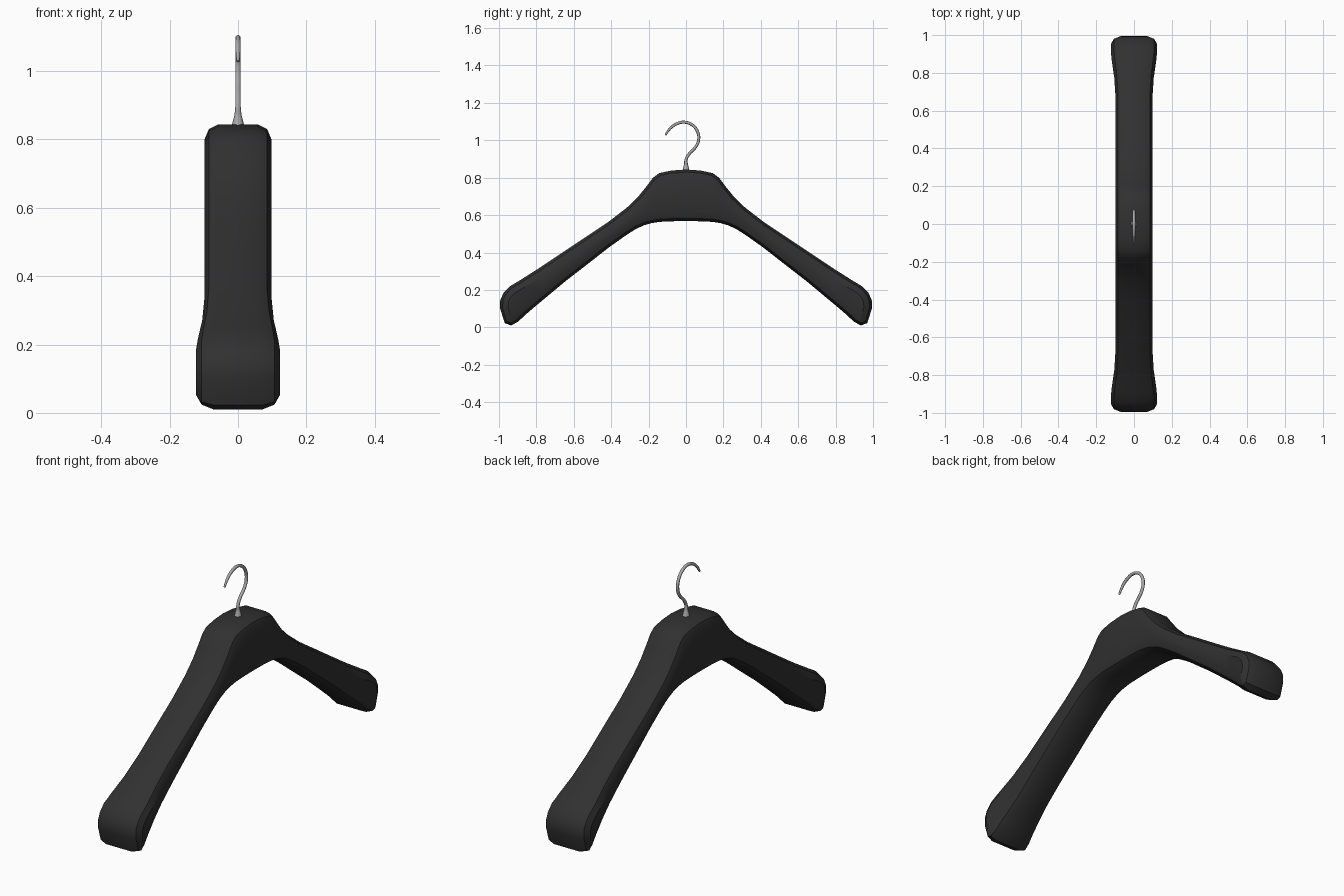
import bpy, bmesh
from mathutils import Vector

if "Cube" in bpy.data.objects:
    bpy.data.objects.remove(bpy.data.objects["Cube"])


def material(name, rgb):
    m = bpy.data.materials.new(name)
    m.diffuse_color = (*rgb, 1)
    m.use_nodes = True
    m.node_tree.nodes["Principled BSDF"].inputs["Base Color"].default_value = m.diffuse_color
    return m


# Paired outline points (y, z) of one half: upper edge and lower edge
TOP = [(0, .848), (.08, .842), (.145, .828), (.18, .802), (.215, .755), (.26, .70), (.32, .642),
       (.42, .565), (.56, .472), (.70, .378), (.80, .312), (.89, .255), (.945, .222),
       (.98, .185), (.997, .145), (.998, .10)]
BOT = [(0, .564), (.08, .563), (.14, .56), (.18, .554), (.22, .543), (.265, .523), (.32, .488),
       (.41, .424), (.52, .338), (.64, .245), (.73, .17), (.80, .112), (.855, .065),
       (.895, .027), (.935, .006), (.972, .02)]
# Cross-section: fraction of half width, inset from the outline
LAYERS = [(-1, .048), (-.87, .018), (-.58, .004), (.58, .004), (.87, .018), (1, .048)]


def half_width(y):
    t = min(max((abs(y) - .72) / .24, 0), 1)
    return .098 + .025 * t * t * (3 - 2 * t)


# Wooden body: closed outline, inset towards both flat sides
n = len(TOP)
right = TOP + BOT[::-1]
left = [(-y, z) for y, z in BOT[1:] + TOP[:0:-1]]
outline = [Vector(p) for p in right + left]
N = len(outline)


def inset(i, d):
    a, p, b = outline[i - 1], outline[i], outline[(i + 1) % N]
    t = (p - a).normalized() + (b - p).normalized()
    t.normalize()
    return p + d * Vector((t.y, -t.x))  # outline runs clockwise in y, z


bm = bmesh.new()
rings = []
for u, d in LAYERS:
    ring = []
    for i in range(N):
        q = inset(i, d)
        ring.append(bm.verts.new((u * half_width(outline[i].x), q.x, q.y)))
    rings.append(ring)
for r, s in zip(rings, rings[1:]):
    for i in range(N):
        j = (i + 1) % N
        bm.faces.new((r[i], r[j], s[j], s[i]))
# Flat sides as strips between upper and lower edge
for r in (rings[0], rings[-1]):
    upper = [r[-k % N] for k in range(n - 1, 0, -1)] + r[:n]
    lower = [r[2 * n - 1 + k] for k in range(n - 1, 0, -1)] + [r[2 * n - 1 - k] for k in range(n)]
    for k in range(len(upper) - 1):
        bm.faces.new((upper[k], upper[k + 1], lower[k + 1], lower[k]))
bmesh.ops.recalc_face_normals(bm, faces=bm.faces)
mesh = bpy.data.meshes.new("hanger_body")
bm.to_mesh(mesh)
bm.free()
body = bpy.data.objects.new("hanger_body", mesh)
bpy.context.collection.objects.link(body)
mesh.materials.append(material("dark_body", (.03, .03, .03)))
bpy.context.view_layer.objects.active = body
body.select_set(True)
bpy.ops.object.shade_smooth_by_angle(angle=.6)

# Wire hook with a flared collar: y, z, wire radius
PATH = [(0, .835, .02), (0, .853, .015), (0, .872, .010), (0, .895, .008), (.015, .925, .008),
        (.05, .962, .008), (.068, 1.005, .008), (.06, 1.05, .008), (.032, 1.083, .008),
        (-.01, 1.097, .008), (-.052, 1.087, .008), (-.085, 1.063, .007), (-.11, 1.028, .005)]
curve = bpy.data.curves.new("hook", 'CURVE')
curve.dimensions = '3D'
curve.bevel_depth = 1
curve.bevel_resolution = 2
curve.resolution_u = 4
curve.use_fill_caps = True
spline = curve.splines.new('BEZIER')
spline.bezier_points.add(len(PATH) - 1)
for bp, (y, z, r) in zip(spline.bezier_points, PATH):
    bp.co = (0, y, z)
    bp.radius = r
    bp.handle_left_type = bp.handle_right_type = 'AUTO'
spline.use_smooth = True
curve.materials.append(material("steel", (.4, .4, .4)))
hook = bpy.data.objects.new("hook", curve)
bpy.context.collection.objects.link(hook)
